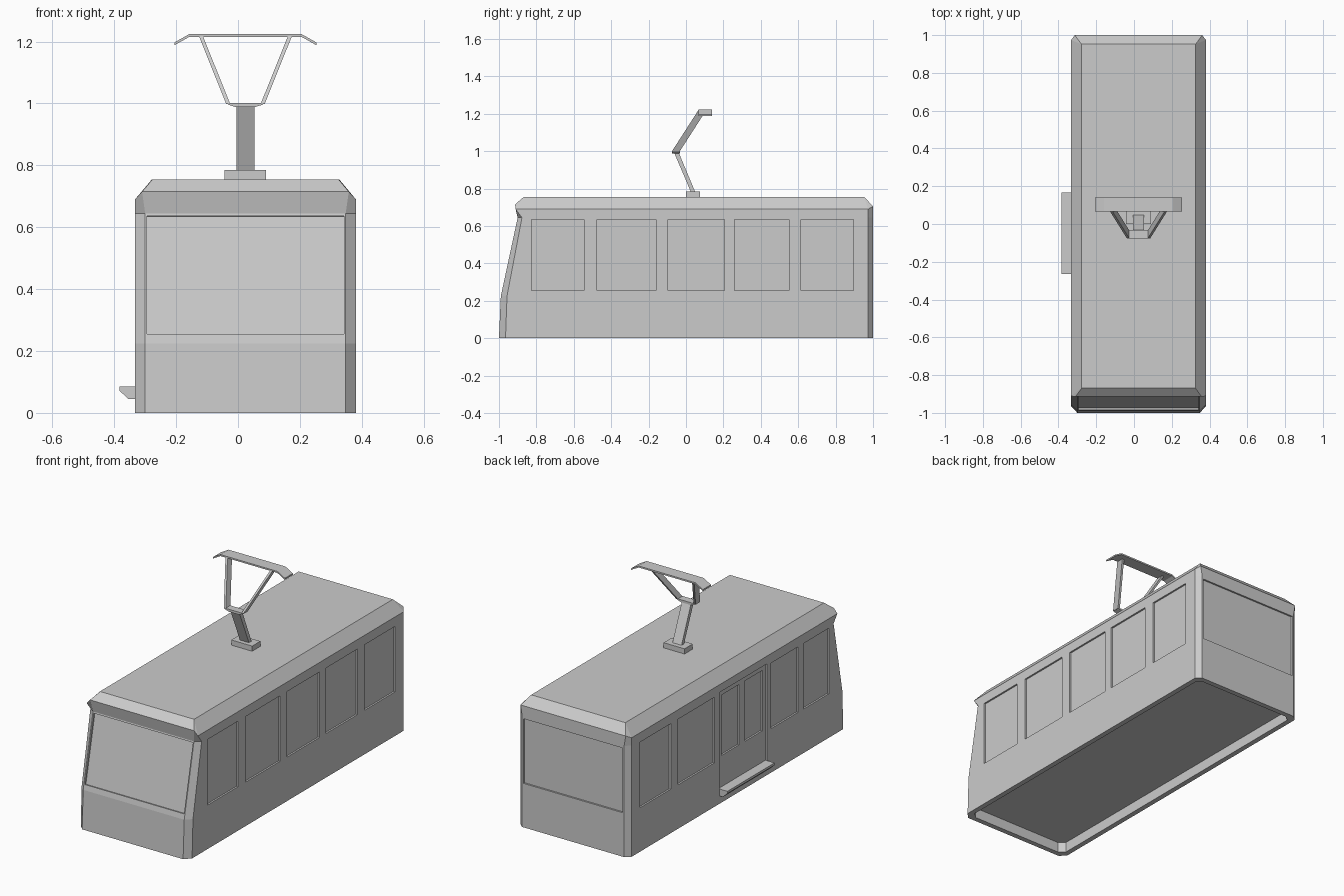
import bpy, bmesh

if "Cube" in bpy.data.objects:
    bpy.data.objects.remove(bpy.data.objects["Cube"])

CX = 0.024      # centre line of the car (the step widens the left side)
HW = 0.357      # half width of the car


def loft(bm, rings):
    """Closed skin through rings with equal point counts."""
    rows = [[bm.verts.new(p) for p in r] for r in rings]
    n = len(rows[0])
    for a, b in zip(rows, rows[1:]):
        for i in range(n):
            j = (i + 1) % n
            bm.faces.new((a[i], a[j], b[j], b[i]))
    bm.faces.new(rows[0][::-1])
    bm.faces.new(rows[-1])


def prism(bm, pts, axis, a, b):
    """Extrude a 2D profile along one axis from a to b."""
    def place(p, t):
        return {'x': (t, *p), 'y': (p[0], t, p[1]), 'z': (*p, t)}[axis]
    loft(bm, [[place(p, t) for p in pts] for t in (a, b)])


def box(bm, x0, x1, y0, y1, z0, z1):
    prism(bm, [(x0, y0), (x1, y0), (x1, y1), (x0, y1)], 'z', z0, z1)


def finish(bm, name):
    bmesh.ops.recalc_face_normals(bm, faces=bm.faces)
    me = bpy.data.meshes.new(name)
    bm.to_mesh(me)
    bm.free()
    ob = bpy.data.objects.new(name, me)
    bpy.context.collection.objects.link(ob)
    return ob


def carve(target, cutter):
    """Boolean difference, applied, then drop the cutter."""
    cutter.hide_render = True
    mod = target.modifiers.new("carve", 'BOOLEAN')
    mod.operation, mod.solver, mod.object = 'DIFFERENCE', 'EXACT', cutter
    bpy.context.view_layer.objects.active = target
    bpy.ops.object.modifier_apply(modifier=mod.name)
    bpy.data.objects.remove(cutter)


def ring(end_w, side_w, yf, ysf, ysb, yb, z_front, z_side, z_back):
    """Eight-sided level of the body with cut corners."""
    e, s = end_w, side_w
    return [(CX - e, yf, z_front), (CX + e, yf, z_front),
            (CX + s, ysf, z_side), (CX + s, ysb, z_side),
            (CX + e * 1.01, yb, z_back), (CX - e * 1.01, yb, z_back),
            (CX - s, ysb, z_side), (CX - s, ysf, z_side)]


# Body shell with slanted front, overhanging brow and hipped roof
bm = bmesh.new()
loft(bm, [
    ring(0.324, HW, -1.0, -0.965, 0.974, 1, 0, 0, 0),
    ring(0.324, HW, -0.99, -0.957, 0.974, 1, 0.225, 0.225, 0.225),
    ring(0.324, HW, -0.90, -0.877, 0.974, 1, 0.645, 0.645, 0.645),
    ring(0.334, HW, -0.914, -0.911, 0.974, 1, 0.715, 0.69, 0.705),
    ring(0.300, 0.302, -0.868, -0.867, 0.952, 0.953, 0.755, 0.755, 0.755),
])
body = finish(bm, "body")

# Recesses: side windows, door, end windows, hollow underside
D = 0.01
Z0, Z1 = 0.255, 0.635
XR, XL = CX + HW, CX - HW
bm = bmesh.new()
for y0, y1 in [(-0.825, -0.545), (-0.475, -0.16), (-0.095, 0.205),
               (0.26, 0.55), (0.615, 0.895)]:
    box(bm, XR - D, XR + 0.1, y0, y1, Z0, Z1)
for y0, y1 in [(-0.835, -0.60), (-0.55, -0.305), (0.215, 0.55), (0.615, 0.895)]:
    box(bm, XL - 0.1, XL + D, y0, y1, Z0, Z1)
box(bm, XL - 0.1, XL + D, -0.265, 0.165, 0.05, 0.645)
box(bm, CX - 0.318, CX + 0.318, 1 - D, 1.1, Z0, 0.63)


def front_y(z):
    return -0.99 + (z - 0.225) * 0.09 / 0.42


f0, f1 = front_y(0.255), front_y(0.637)
prism(bm, [(f0 + D, 0.253), (f1 + D, 0.635), (f1 - 0.1, 0.657), (f0 - 0.1, 0.275)],
      'x', CX - 0.318, CX + 0.318)
prism(bm, [(CX - 0.295, -0.97), (CX + 0.295, -0.97), (CX + 0.327, -0.94),
           (CX + 0.327, 0.945), (CX + 0.295, 0.97), (CX - 0.295, 0.97),
           (CX - 0.327, 0.945), (CX - 0.327, -0.94)], 'z', -0.1, 0.06)
carve(body, finish(bm, "recess_cutter"))

# Panes in the two door leaves
bm = bmesh.new()
for y0, y1 in [(-0.24, -0.08), (-0.025, 0.135)]:
    box(bm, XL - 0.1, XL + 2 * D, y0, y1, 0.265, 0.615)
carve(body, finish(bm, "door_pane_cutter"))

# Door step
bm = bmesh.new()
prism(bm, [(-0.325, 0.085), (-0.383, 0.085), (-0.383, 0.072), (-0.355, 0.045),
           (-0.325, 0.045)], 'y', -0.265, 0.168)
finish(bm, "door_step")

# Current collector: foot, lower arm, crossbar
bm = bmesh.new()
box(bm, CX - 0.067, CX + 0.067, 0.0, 0.075, 0.75, 0.785)
finish(bm, "collector_foot")
bm = bmesh.new()
prism(bm, [(0.027, 0.78), (0.05, 0.78), (-0.04, 0.995), (-0.065, 0.995)],
      'x', CX - 0.029, CX + 0.029)
finish(bm, "lower_arm")
bm = bmesh.new()
prism(bm, [(CX - 0.062, 1.002), (CX - 0.055, 0.996), (CX - 0.03, 0.988),
           (CX + 0.03, 0.988), (CX + 0.055, 0.996), (CX + 0.062, 1.002)],
      'y', -0.076, -0.033)
finish(bm, "crossbar")

# Upper arms, mirrored pair
bm = bmesh.new()
for s in (-1, 1):
    rings = []
    for xo, y, z in [(0.062, -0.076, 0.998), (0.150, 0.065, 1.217)]:
        xi = xo - 0.013
        rings.append([(CX + s * xi, y, z), (CX + s * xo, y, z),
                      (CX + s * xo, y + 0.042, z), (CX + s * xi, y + 0.042, z)])
    loft(bm, rings)
finish(bm, "upper_arms")

# Contact strip with drooping ends
bm = bmesh.new()
top = [(-0.23, 1.197), (-0.182, 1.224), (0.182, 1.224), (0.23, 1.197)]
low = [(0.23, 1.188), (0.182, 1.215), (-0.182, 1.215), (-0.23, 1.188)]
prism(bm, [(CX + x, z) for x, z in top + low], 'y', 0.066, 0.14)
finish(bm, "contact_strip")
